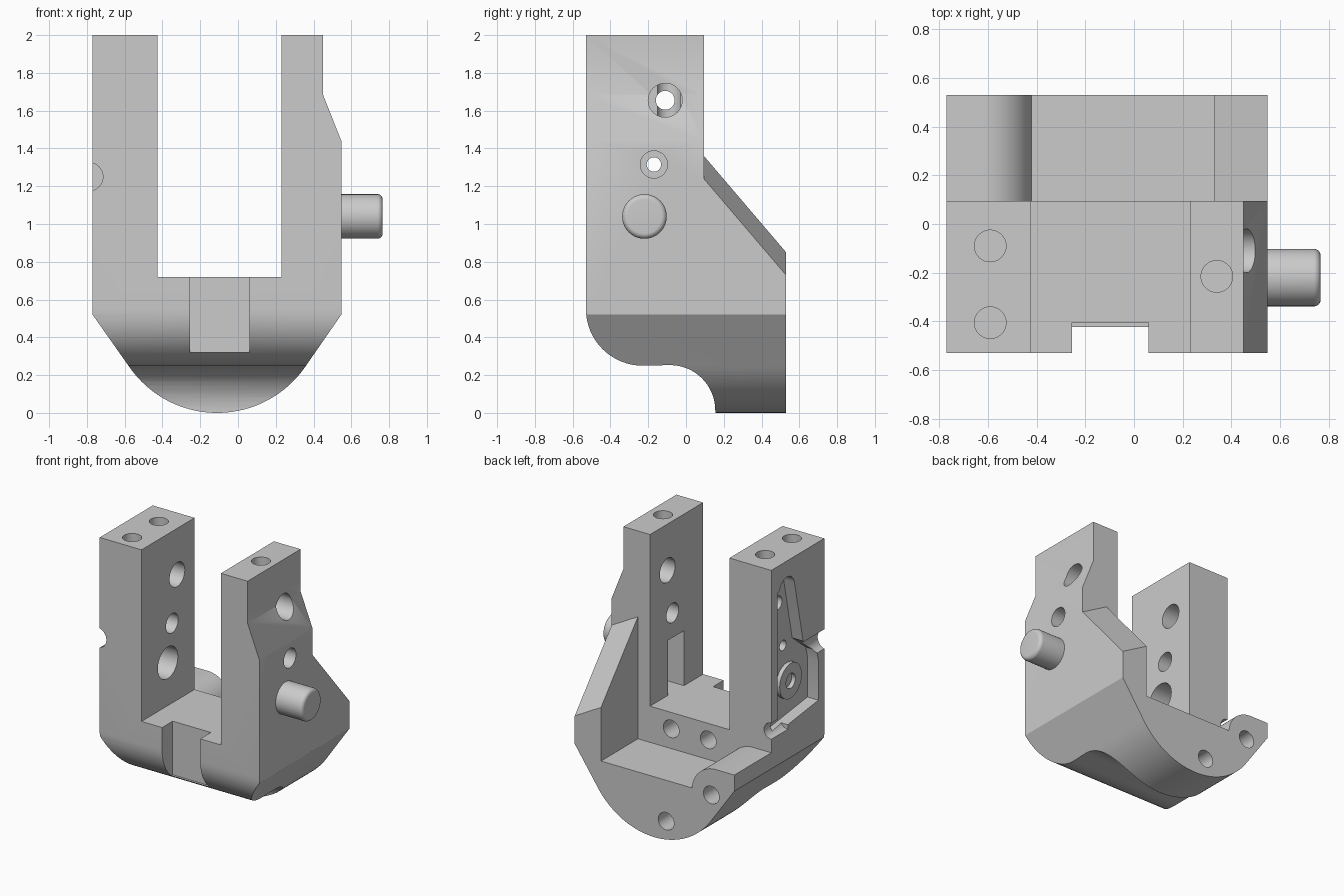
import bpy, bmesh, math
from mathutils import Vector, Matrix

cube = bpy.data.objects.get("Cube")
if cube:
    bpy.data.objects.remove(cube, do_unlink=True)

grey = bpy.data.materials.new("plain_grey")
grey.use_nodes = True
colour = (0.6, 0.6, 0.6, 1)
grey.diffuse_color = colour
grey.node_tree.nodes["Principled BSDF"].inputs["Base Color"].default_value = colour


def finish(name, bm):
    bmesh.ops.recalc_face_normals(bm, faces=bm.faces)
    mesh = bpy.data.meshes.new(name)
    bm.to_mesh(mesh)
    bm.free()
    mesh.materials.append(grey)
    obj = bpy.data.objects.new(name, mesh)
    bpy.context.collection.objects.link(obj)
    return obj


def prism(name, axis, pts, lo, hi):
    """Extrude a flat profile along an axis."""
    place = {"x": lambda u, v: (lo, u, v), "y": lambda u, v: (u, lo, v),
             "z": lambda u, v: (u, v, lo)}[axis]
    bm = bmesh.new()
    face = bm.faces.new([bm.verts.new(place(u, v)) for u, v in pts])
    ext = bmesh.ops.extrude_face_region(bm, geom=[face])
    step = Vector([(hi - lo) * (axis == a) for a in "xyz"])
    bmesh.ops.translate(bm, vec=step, verts=[g for g in ext["geom"] if isinstance(g, bmesh.types.BMVert)])
    return finish(name, bm)


def arc(u, v, r, start, end, n=16):
    angles = [math.radians(start + (end - start) * i / n) for i in range(n + 1)]
    return [(u + r * math.cos(a), v + r * math.sin(a)) for a in angles]


def rod(axis, u, v, r, lo, hi):
    return prism("cutter", axis, arc(u, v, r, 0, 360, 40)[:-1], lo, hi)


def box(x0, x1, y0, y1, z0, z1):
    return prism("cutter", "z", [(x0, y0), (x1, y0), (x1, y1), (x0, y1)], z0, z1)


def boolean(target, tool, operation="DIFFERENCE"):
    mod = target.modifiers.new("cut", "BOOLEAN")
    mod.operation, mod.solver, mod.object = operation, "EXACT", tool
    bpy.context.view_layer.update()
    old = target.data
    target.data = bpy.data.meshes.new_from_object(
        target.evaluated_get(bpy.context.evaluated_depsgraph_get()))
    target.modifiers.clear()
    bpy.data.meshes.remove(old)
    bpy.data.objects.remove(tool, do_unlink=True)


def smooth(obj):
    bpy.ops.object.select_all(action="DESELECT")
    obj.select_set(True)
    bpy.context.view_layer.objects.active = obj
    bpy.ops.object.shade_smooth_by_angle(angle=math.radians(25))


# Body: round-bottomed front outline crossed with the stepped side outline
front = [(0.45, 2), (-0.77, 2), (-0.77, 0.52)]
front += arc(-0.11, 0.567, 0.567, 214, 326, 40) + [(0.547, 0.52), (0.547, 1.44), (0.45, 1.685)]
body = prism("fork_body", "y", front, -0.53, 0.53)
side = [(0.53, 3), (-0.53, 3)] + arc(-0.23, 0.55, 0.3, 180, 270)
side += arc(-0.085, 0.013, 0.24, 90, 0) + [(0.155, -1), (0.53, -1)]
boolean(body, prism("cutter", "x", [(min(y, 0.531) if y < 0.53 else 0.6, z) for y, z in side], -2, 2),
        "INTERSECT")

# Gap between the arms, front notch, and the low shelf with its rounded lug
boolean(body, box(-0.425, 0.23, -1, 0.2, 0.72, 3))
boolean(body, box(-0.255, 0.06, -1, -0.405, 0.32, 1))
shelf = [(0.33, 3), (0.33, 0.45)] + arc(-0.62, 0.44, 0.2, 3, 90) + [(-1, 0.64), (-1, 3)]
boolean(body, prism("cutter", "y", shelf, 0.095, 1))

# Sloping top of the rear side wall, tilted outwards
slope = box(0.2, 1, 0.095, 1, 0, 3)
for vert in slope.data.vertices:
    if vert.co.z < 1:
        vert.co.z = 1.36 - 1.172 * (vert.co.y - 0.095) - 0.558 * (vert.co.x - 0.33)
boolean(body, slope)

# Lever pocket in the outer left face, with channels to both edges
pocket = [(0.02, 0.76), (0.02, 1.8)] + arc(-0.09, 1.79, 0.09, 10, 170, 12)
pocket += [(-0.28, 1.33), (-0.44, 1.2), (-0.46, 1.12), (-0.46, 0.82)]
boolean(body, prism("cutter", "x", pocket, -1, -0.68))
boolean(body, rod("y", -0.79, 1.25, 0.075, -1, -0.27))
boolean(body, rod("y", -0.77, 0.8, 0.06, -0.1, 0.3))

# Cross holes: wide in both arms, narrow where they meet the pocket
for y, z, wide, narrow in [(-0.11, 1.655, 0.09, 0.05), (-0.17, 1.315, 0.072, 0.038)]:
    boolean(body, rod("x", y, z, wide, -0.57, 1))
    boolean(body, rod("x", y, z, narrow, -1, -0.5))
boolean(body, rod("x", -0.22, 1.04, 0.118, -0.6, 0))
boolean(body, box(0.1, 0.38, -0.305, -0.117, 0.72, 1.13))

# Blind holes in the arm tops, the step and the back face
for x, y, depth in [(-0.59, -0.09, 0.45), (-0.59, -0.405, 0.25), (0.34, -0.215, 0.25)]:
    boolean(body, rod("z", x, y, 0.065, 2 - depth, 3))
for x, z, y0, y1 in [(0.056, 0.597, -0.2, 0.3), (-0.25, 0.597, -0.2, 0.3),
                     (-0.58, 0.44, 0.3, 1), (-0.207, 0.145, 0.3, 1)]:
    boolean(body, rod("y", x, z, 0.065, y0, y1))
smooth(body)

# Pivot ring inside the pocket
ring = rod("x", -0.22, 1.04, 0.13, -0.71, -0.67)
ring.name = "pivot_ring"
boolean(ring, rod("x", -0.22, 1.04, 0.055, -1, 0))
smooth(ring)

# Side pin with a rounded end, turned around its own axis
bm = bmesh.new()
outline = [(0, 0.5), (0.118, 0.5)] + [(r, x) for x, r in arc(0.738, 0.09, 0.028, 90, 0, 8)] + [(0, 0.766)]
verts = [bm.verts.new((x, -0.22 + r, 1.04)) for r, x in outline]
edges = [bm.edges.new(pair) for pair in zip(verts, verts[1:])]
bmesh.ops.spin(bm, geom=verts + edges, cent=(0, -0.22, 1.04), axis=(1, 0, 0),
               angle=math.tau, steps=40)
bmesh.ops.remove_doubles(bm, verts=bm.verts, dist=0.0005)
smooth(finish("side_pin", bm))
